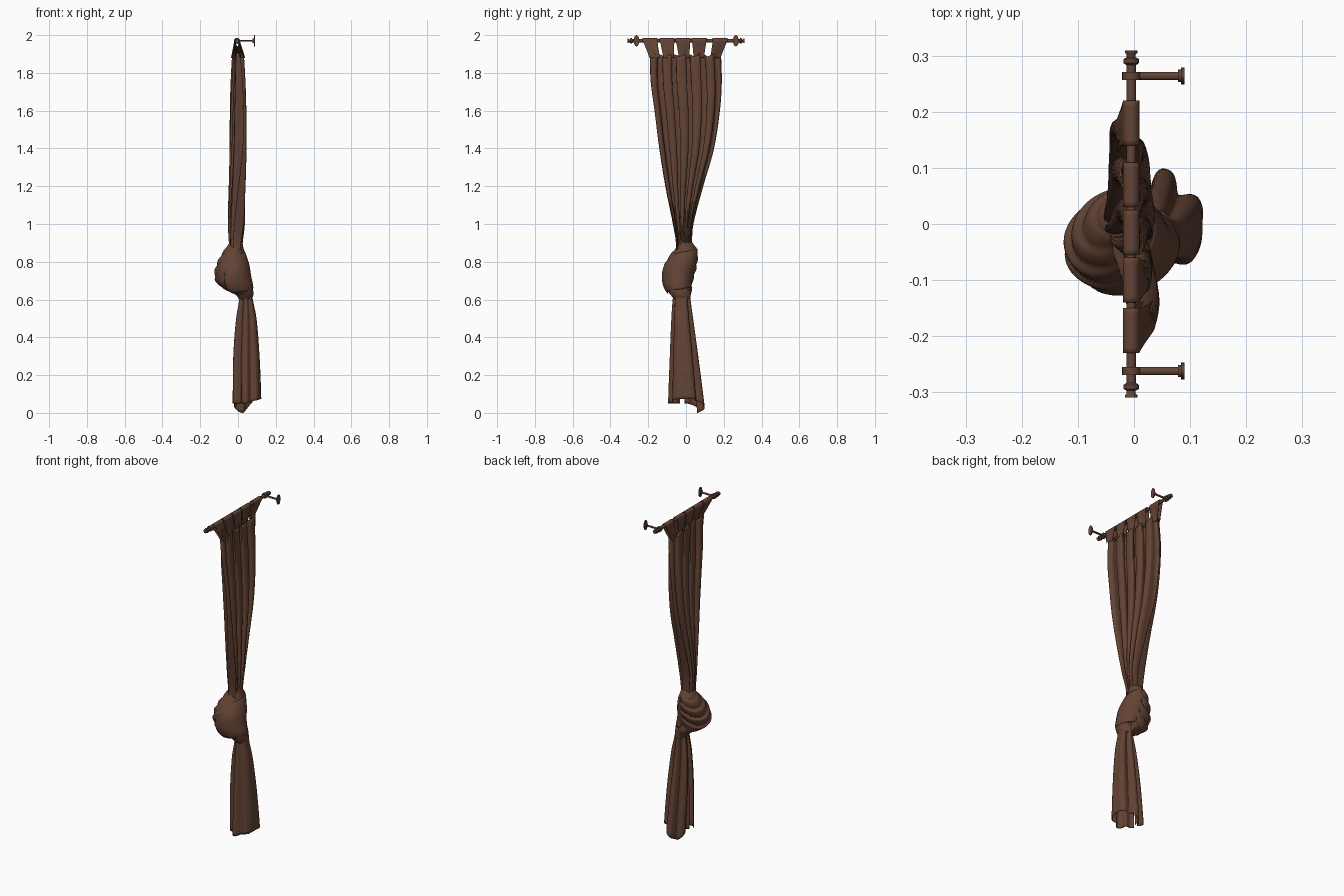
import bpy, bmesh, math
from mathutils import Vector, Matrix

if "Cube" in bpy.data.objects:
    bpy.data.objects.remove(bpy.data.objects["Cube"])

def material(name, rgb):
    m = bpy.data.materials.new(name)
    m.diffuse_color = (*rgb, 1)
    m.use_nodes = True
    m.node_tree.nodes["Principled BSDF"].inputs["Base Color"].default_value = m.diffuse_color
    return m

CLOTH = material("brown_cloth", (0.125, 0.056, 0.034))
METAL = material("brown_metal", (0.125, 0.058, 0.038))
TAU = 2 * math.pi

def curve(keys, z):
    """Smooth interpolation of rows (z, a, b, ...), z descending."""
    n = len(keys)
    i = 0
    while i < n - 2 and z < keys[i + 1][0]:
        i += 1
    a, b = keys[i], keys[i + 1]
    t = max(0, min(1, (z - a[0]) / (b[0] - a[0])))
    p, q = keys[max(i - 1, 0)], keys[min(i + 2, n - 1)]
    out = []
    for k in range(1, len(a)):
        h = b[0] - a[0]
        m0 = (b[k] - p[k]) / (b[0] - p[0]) * h
        m1 = (q[k] - a[k]) / (q[0] - a[0]) * h
        out.append((2*t**3 - 3*t*t + 1) * a[k] + (t**3 - 2*t*t + t) * m0
                   + (3*t*t - 2*t**3) * b[k] + (t**3 - t*t) * m1)
    return out

def grid(name, fn, nu, nv, mat, closed=False, thick=0.003):
    """Surface from fn(u, v) -> point."""
    bm = bmesh.new()
    cols = nu if closed else nu + 1
    rows = [[bm.verts.new(fn(i / nu, j / nv)) for i in range(cols)] for j in range(nv + 1)]
    for j in range(nv):
        for i in range(nu):
            k = (i + 1) % cols
            bm.faces.new((rows[j][i], rows[j][k], rows[j + 1][k], rows[j + 1][i]))
    bmesh.ops.recalc_face_normals(bm, faces=bm.faces)
    return finish(name, bm, mat, thick)

def finish(name, bm, mat, thick=0):
    me = bpy.data.meshes.new(name)
    bm.to_mesh(me)
    bm.free()
    me.materials.append(mat)
    ob = bpy.data.objects.new(name, me)
    bpy.context.collection.objects.link(ob)
    if thick:
        s = ob.modifiers.new("thickness", 'SOLIDIFY')
        s.thickness = thick
        s.offset = 0
    bpy.ops.object.select_all(action='DESELECT')
    ob.select_set(True)
    bpy.context.view_layer.objects.active = ob
    bpy.ops.object.shade_smooth_by_angle(angle=math.radians(45))
    return ob

# Hanging pleated panel: z, y min, y max, x middle, pleat depth, end tilt
UPPER = [(1.90, -0.19, 0.185, 0.0, 0.020, 0.012),
         (1.75, -0.185, 0.188, 0.0, 0.026, 0.014),
         (1.60, -0.165, 0.178, 0.0, 0.031, 0.014),
         (1.40, -0.14, 0.147, 0.0, 0.036, 0.012),
         (1.20, -0.108, 0.09, -0.003, 0.041, 0.008),
         (1.00, -0.068, 0.038, -0.008, 0.044, 0.004),
         (0.90, -0.052, 0.030, -0.012, 0.036, 0.0),
         (0.82, -0.055, 0.030, -0.012, 0.034, 0.0)]

def upper(u, v):
    p = TAU * 5 * u
    z = 1.905 - 1.08 * v
    y0, y1, xc, depth, tilt = curve(UPPER, z)
    w = y1 - y0
    p2 = p + 0.5 * math.sin(3 * u + 5 * v)
    x = xc + depth * math.sin(p2) * (0.85 + 0.15 * math.cos(7 * u + 2 * v)) - tilt * (2 * u - 1)
    y = y0 + w * u - 0.04 * w * math.sin(2 * p2) * math.sin(math.pi * u) ** 0.5
    z -= 0.022 * (0.5 + 0.5 * math.cos(p)) * max(0, 1 - 6 * v)
    return Vector((x, y, z))

grid("curtain_panel", upper, 120, 50, CLOTH)

# Five fabric tabs looped over the rod
ROD_X, ROD_Z = -0.005, 1.97
for n, (yt, yb) in enumerate([(-0.19, -0.165), (-0.1, -0.092), (-0.015, -0.01), (0.07, 0.068), (0.18, 0.155)]):
    def tab(u, v, yt=yt, yb=yb):
        R = 0.0135
        if 0.3 <= v <= 0.7:
            a = math.pi * (0.7 - v) / 0.4
            x, z, f = ROD_X + R * math.cos(a), ROD_Z + R * math.sin(a), 0
            if v > 0.5 and abs(a) < 1e-6:
                z = ROD_Z
        else:
            f = (0.3 - v) / 0.3 if v < 0.3 else (v - 0.7) / 0.3
            s = -1 if v < 0.3 else 1
            x = ROD_X * (1 - f) + s * (R * (1 - f) + 0.008 * f)
            z = ROD_Z - 0.092 * f
        g = f ** 0.7
        half = 0.04 * (1 - g) + 0.027 * g
        xt = -0.03 * yb / 0.4 * 2 * f
        x += xt + 0.005 * f * math.sin(TAU * u)
        return Vector((x, yt + (yb - yt) * f + half * (2 * u - 1), z))
    grid(f"tab_loop_{n + 1}", tab, 8, 30, CLOTH, thick=0.002)

# Knot: z, x min, x max, y min, y max
KNOT = [(0.905, -0.04, 0.022, -0.035, 0.03),
        (0.87, -0.064, 0.03, -0.055, 0.056),
        (0.84, -0.082, 0.038, -0.08, 0.062),
        (0.78, -0.112, 0.052, -0.115, 0.057),
        (0.72, -0.125, 0.061, -0.122, 0.042),
        (0.68, -0.113, 0.072, -0.115, 0.032),
        (0.65, -0.075, 0.079, -0.10, 0.03),
        (0.625, -0.015, 0.08, -0.08, 0.025),
        (0.60, 0.008, 0.072, -0.062, 0.022)]

def knot(u, v):
    z = 0.905 - 0.305 * v
    x0, x1, y0, y1 = curve(KNOT, z)
    a = TAU * u
    c, s = math.cos(a), math.sin(a)
    # overlapping folds wrap diagonally, strongest on the gathered side
    side = 0.25 + 0.75 * (0.5 - 0.5 * math.cos(a + 0.5))
    ph = 5.0 * (z / 0.17 - 0.35 * c + 0.25 * s) / 1.6
    saw = ph - math.floor(ph)
    fold = min(saw / 0.8, (1 - saw) / 0.2)
    env = math.sin(math.pi * min(1, max(0, v))) ** 0.6
    r = 1 + 0.03 - 0.16 * side * env * (1 - fold) ** 1.5
    return Vector(((x0 + x1) / 2 + (x1 - x0) / 2 * c * r,
                   (y0 + y1) / 2 + (y1 - y0) / 2 * s * r,
                   z - 0.012 * c * math.sin(math.pi * v)))

grid("knot", knot, 80, 70, CLOTH, closed=True, thick=0)

# Smooth wrap band drawn diagonally across the knot
def wrap(u, v):
    a = math.radians(-115 + 190 * u)
    z = 0.85 - 0.2 * v
    x0, x1, y0, y1 = curve(KNOT, z)
    r = 1.0 + 0.09 * math.sin(math.pi * v) ** 0.5 * math.sin(math.pi * u) ** 0.5
    return Vector(((x0 + x1) / 2 + (x1 - x0) / 2 * math.cos(a) * r,
                   (y0 + y1) / 2 + (y1 - y0) / 2 * math.sin(a) * r,
                   z + 0.035 * (u - 0.5)))

grid("knot_wrap", wrap, 36, 20, CLOTH, thick=0.002)

# Loose tail below the knot, a pleated curl open at the bottom
TAIL = [(0.66, 0.012, 0.07, -0.06, 0.02),
        (0.60, 0.006, 0.078, -0.068, 0.022),
        (0.50, -0.012, 0.098, -0.075, 0.035),
        (0.30, -0.027, 0.115, -0.083, 0.062),
        (0.05, -0.03, 0.124, -0.092, 0.094),
        (0.0, -0.03, 0.124, -0.092, 0.098)]

def tail(u, v):
    a = math.radians(-160 + 345 * u)
    c, s = math.cos(a), math.sin(a)
    dip = max(0, math.cos(a - math.radians(115))) ** 6
    low = 0.05 + 0.025 * max(0, c) - 0.05 * dip
    z = 0.66 + (low - 0.66) * v
    x0, x1, y0, y1 = curve(TAIL, z)
    # deep pleats at the sides, a broad smooth panel facing +x
    plain = max(0, math.cos(a + 0.35)) ** 2
    p = (0.5 + 0.5 * math.cos(6 * a + 0.8 * v)) ** 1.5
    r = 1.02 - 0.36 * p * (1 - 0.9 * plain)
    return Vector(((x0 + x1) / 2 + (x1 - x0) / 2 * c * r,
                   (y0 + y1) / 2 + (y1 - y0) / 2 * s * r, z))

grid("curtain_tail", tail, 110, 36, CLOTH)

# Rod with turned finials, lathed about the y axis
half = [(0.0085, 0), (0.0085, 0.283), (0.014, 0.287), (0.014, 0.294), (0.008, 0.297),
        (0.008, 0.302), (0.011, 0.305), (0.011, 0.309), (0, 0.309)]
profile = [(r, -y) for r, y in reversed(half)] + half[1:]
bm = bmesh.new()
vs = [bm.verts.new((ROD_X + r, y, ROD_Z)) for r, y in profile]
es = [bm.edges.new(e) for e in zip(vs, vs[1:])]
bmesh.ops.spin(bm, geom=vs + es, cent=(ROD_X, 0, ROD_Z), axis=(0, 1, 0), angle=TAU, steps=20)
bmesh.ops.remove_doubles(bm, verts=bm.verts, dist=1e-5)
bmesh.ops.recalc_face_normals(bm, faces=bm.faces)
finish("rod", bm, METAL)

# Wall brackets: ring, arm and wall plate
def cyl(bm, centre, axis, r, depth, scale=(1, 1, 1)):
    rot = Vector((0, 0, 1)).rotation_difference(Vector(axis)).to_matrix().to_4x4()
    m = Matrix.Translation(centre) @ Matrix.Diagonal((*scale, 1)) @ rot
    bmesh.ops.create_cone(bm, cap_ends=True, segments=20, radius1=r, radius2=r, depth=depth, matrix=m)

for side, y in (("left", -0.262), ("right", 0.264)):
    bm = bmesh.new()
    cyl(bm, (ROD_X, y, ROD_Z), (0, 1, 0), 0.016, 0.014)
    cyl(bm, (0.045, y, ROD_Z), (1, 0, 0), 0.007, 0.08, (1, 1, 0.7))
    cyl(bm, (0.081, y, ROD_Z), (1, 0, 0), 0.011, 0.006)
    cyl(bm, (0.087, y, ROD_Z), (1, 0, 0), 0.03, 0.006, (1, 0.5, 1))
    finish(f"bracket_{side}", bm, METAL)
